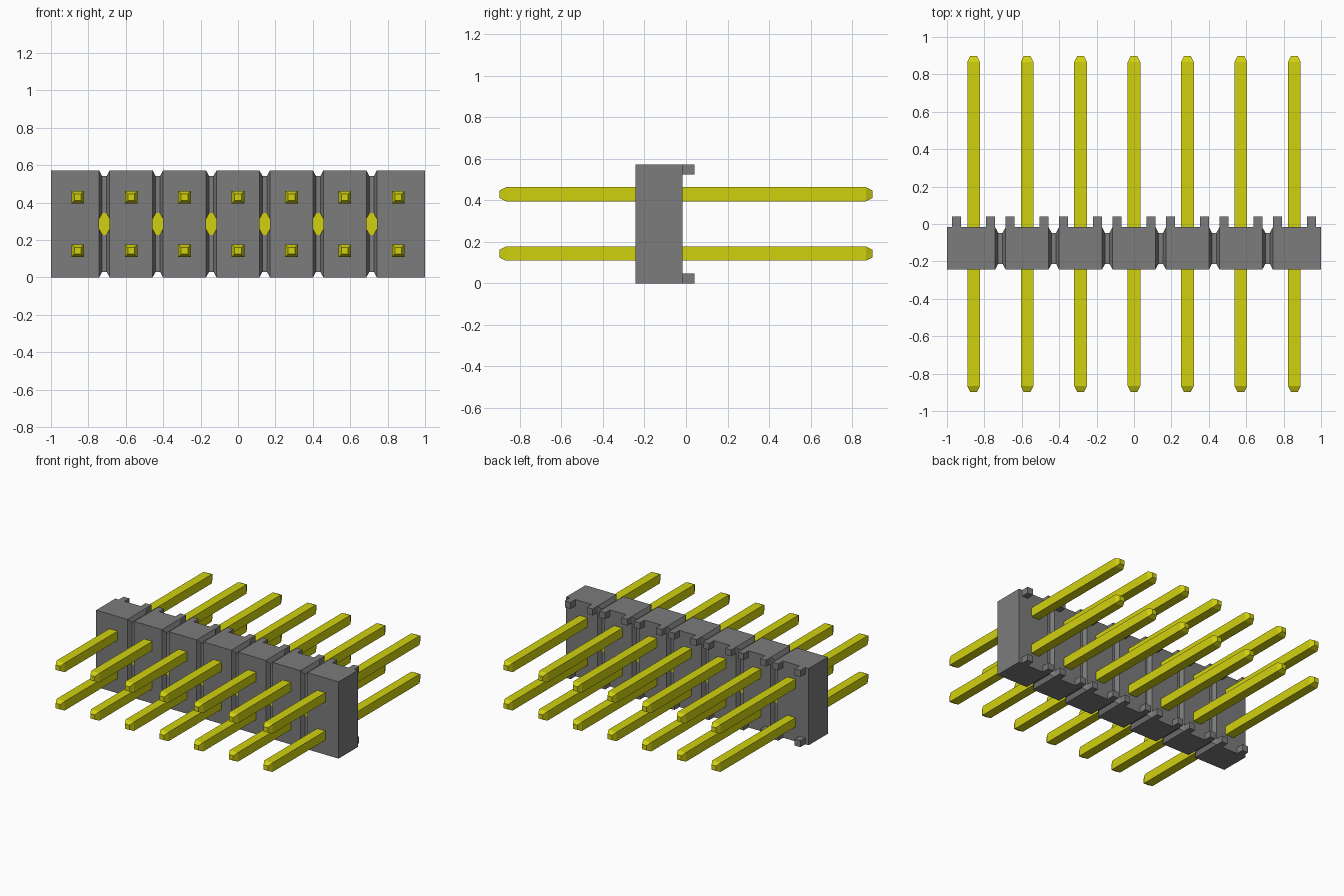
import bpy
import bmesh

if "Cube" in bpy.data.objects:
    bpy.data.objects.remove(bpy.data.objects["Cube"], do_unlink=True)

COLS, PITCH = 7, 2 / 7
HEIGHT = 0.572
Y_FRONT, Y_BACK = -0.243, -0.017
GROOVE_DEPTH, GROOVE_TOP, GROOVE_FLOOR = 0.03, 0.028, 0.012
ROWS = (HEIGHT / 2 - PITCH / 2, HEIGHT / 2 + PITCH / 2)


def material(name, rgb):
    m = bpy.data.materials.new(name)
    m.use_nodes = True
    m.diffuse_color = (*rgb, 1)
    bsdf = next(n for n in m.node_tree.nodes if n.type == 'BSDF_PRINCIPLED')
    bsdf.inputs["Base Color"].default_value = (*rgb, 1)
    return m


GREY = material("grey plastic", (0.2, 0.2, 0.2))
YELLOW = material("yellow metal", (0.64, 0.64, 0.005))


def loft(name, rings, mat):
    """Closed solid through a list of equal-sized point rings."""
    bm = bmesh.new()
    loops = [[bm.verts.new(p) for p in ring] for ring in rings]
    n = len(loops[0])
    for a, b in zip(loops, loops[1:]):
        for i in range(n):
            j = (i + 1) % n
            bm.faces.new((a[i], a[j], b[j], b[i]))
    bm.faces.new(loops[0])
    bm.faces.new(loops[-1])
    bmesh.ops.recalc_face_normals(bm, faces=bm.faces[:])
    mesh = bpy.data.meshes.new(name)
    bm.to_mesh(mesh)
    bm.free()
    mesh.materials.append(mat)
    ob = bpy.data.objects.new(name, mesh)
    bpy.context.collection.objects.link(ob)
    return ob


def body_ring(x, inset):
    y0, y1, z0, z1 = Y_FRONT + inset, Y_BACK - inset, inset, HEIGHT - inset
    return [(x, y0, z0), (x, y1, z0), (x, y1, z1), (x, y0, z1)]


def square(x, y, z, r):
    return [(x - r, y, z - r), (x + r, y, z - r), (x + r, y, z + r), (x - r, y, z + r)]


def hexagon(x, y):
    z = HEIGHT / 2
    pts = [(-0.011, -0.058), (0.011, -0.058), (0.028, -0.028), (0.028, 0.028),
           (0.011, 0.058), (-0.011, 0.058), (-0.028, 0.028), (-0.028, -0.028)]
    return [(x + dx, y, z + dz) for dx, dz in pts]


columns = [(i - (COLS - 1) / 2) * PITCH for i in range(COLS)]
grooves = [x + PITCH / 2 for x in columns[:-1]]

# Housing: bar with a groove running all round between columns
rings = [body_ring(-1, 0)]
for g in grooves:
    rings += [body_ring(g - GROOVE_TOP, 0), body_ring(g - GROOVE_FLOOR, GROOVE_DEPTH),
              body_ring(g + GROOVE_FLOOR, GROOVE_DEPTH), body_ring(g + GROOVE_TOP, 0)]
rings.append(body_ring(1, 0))
housing = loft("housing", rings, GREY)

# Hexagonal openings through the grooves, filled with recessed metal plugs
for i, g in enumerate(grooves):
    cutter = loft(f"opening_cutter_{i + 1}", [hexagon(g, Y_FRONT - 0.05), hexagon(g, Y_BACK + 0.05)], GREY)
    mod = housing.modifiers.new("opening", 'BOOLEAN')
    mod.operation, mod.solver, mod.object = 'DIFFERENCE', 'EXACT', cutter
    bpy.context.view_layer.objects.active = housing
    bpy.ops.object.modifier_apply(modifier=mod.name)
    bpy.data.objects.remove(cutter, do_unlink=True)
    loft(f"plug_{i + 1}", [hexagon(g, Y_FRONT + GROOVE_DEPTH), hexagon(g, Y_BACK - GROOVE_DEPTH)], YELLOW)

for i, x in enumerate(columns):
    for row, z in zip(("lower", "upper"), ROWS):
        # Square pin with tapered tips
        loft(f"{row}_pin_{i + 1}", [square(x, y, z, r) for y, r in
             ((-0.898, 0.018), (-0.866, 0.034), (0.866, 0.034), (0.898, 0.018))], YELLOW)
        # Two standoff feet on the back edge
        foot_z = 0.024 if row == "lower" else HEIGHT - 0.024
        for side, dx in (("right", -0.091), ("left", 0.091)):
            loft(f"{row}_{side}_foot_{i + 1}",
                 [square(x + dx, y, foot_z, 0.024) for y in (Y_BACK - 0.005, 0.04)], GREY)
